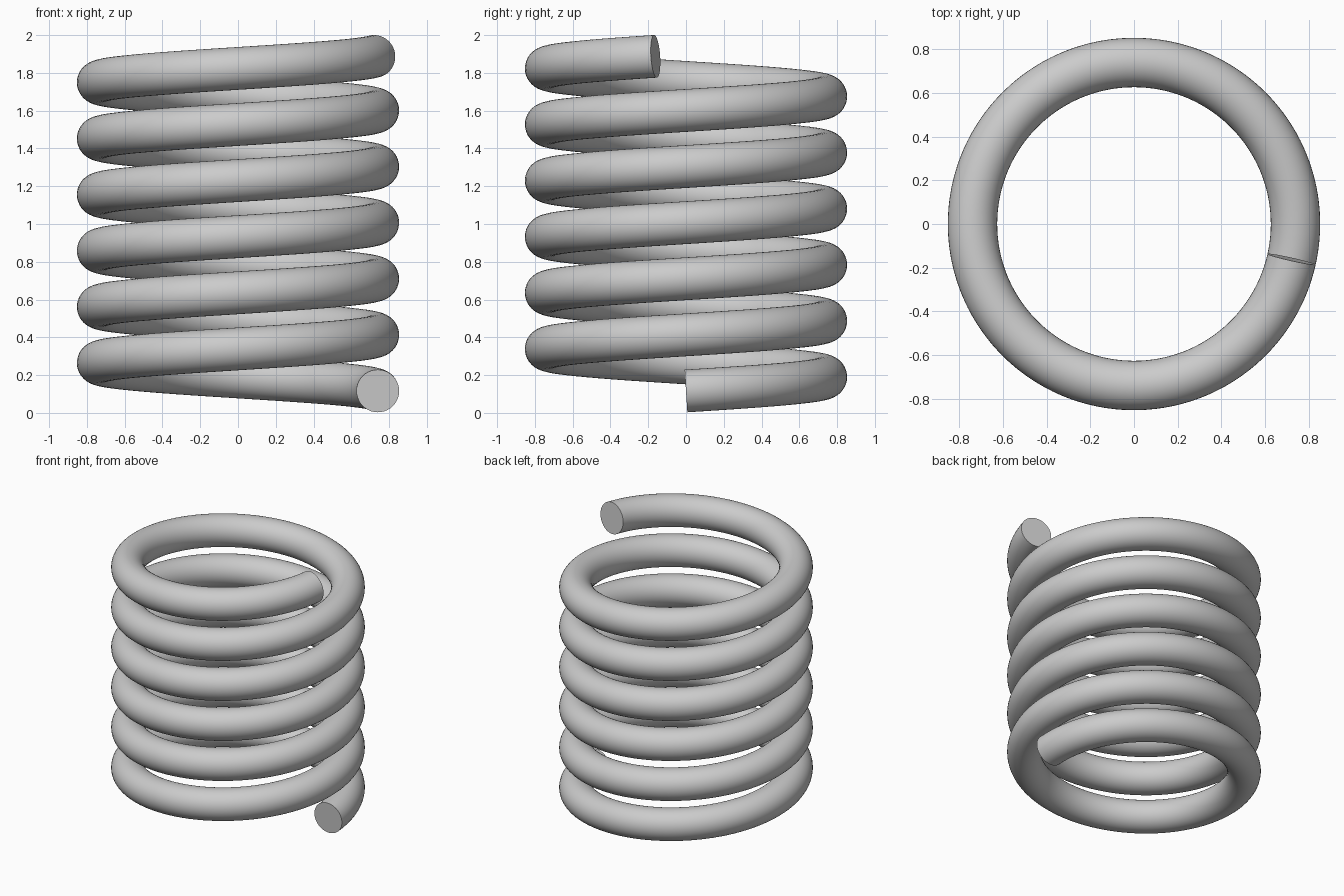
import bpy, bmesh
from math import sin, cos, tau, radians
from mathutils import Vector

if "Cube" in bpy.data.objects:
    bpy.data.objects.remove(bpy.data.objects["Cube"])

R, WIRE = 0.74, 0.113          # coil radius, wire radius
PITCH, TURNS, Z0 = 0.297, 5.965, 0.116
STEPS, SIDES = 576, 40

bm = bmesh.new()
rings = []

# Sweep a round section, square to the path, along the helix
for i in range(STEPS + 1):
    turn = TURNS * i / STEPS
    a = turn * tau
    centre = Vector((R * cos(a), R * sin(a), Z0 + PITCH * turn))
    outward = Vector((cos(a), sin(a), 0))
    tangent = Vector((-R * sin(a), R * cos(a), PITCH / tau)).normalized()
    up = outward.cross(tangent)
    rings.append([bm.verts.new(centre + WIRE * (cos(b) * outward + sin(b) * up))
                  for b in (tau * j / SIDES for j in range(SIDES))])

for r0, r1 in zip(rings, rings[1:]):
    for j in range(SIDES):
        k = (j + 1) % SIDES
        bm.faces.new((r0[j], r0[k], r1[k], r1[j]))

# Flat cut ends
bm.faces.new(rings[0])
bm.faces.new(rings[-1])
bmesh.ops.recalc_face_normals(bm, faces=bm.faces)

mesh = bpy.data.meshes.new("coil_spring")
bm.to_mesh(mesh)
bm.free()
spring = bpy.data.objects.new("coil_spring", mesh)
bpy.context.collection.objects.link(spring)

# Smooth wire with sharp rims at the cut ends
bpy.context.view_layer.objects.active = spring
spring.select_set(True)
bpy.ops.object.shade_smooth_by_angle(angle=radians(40))
